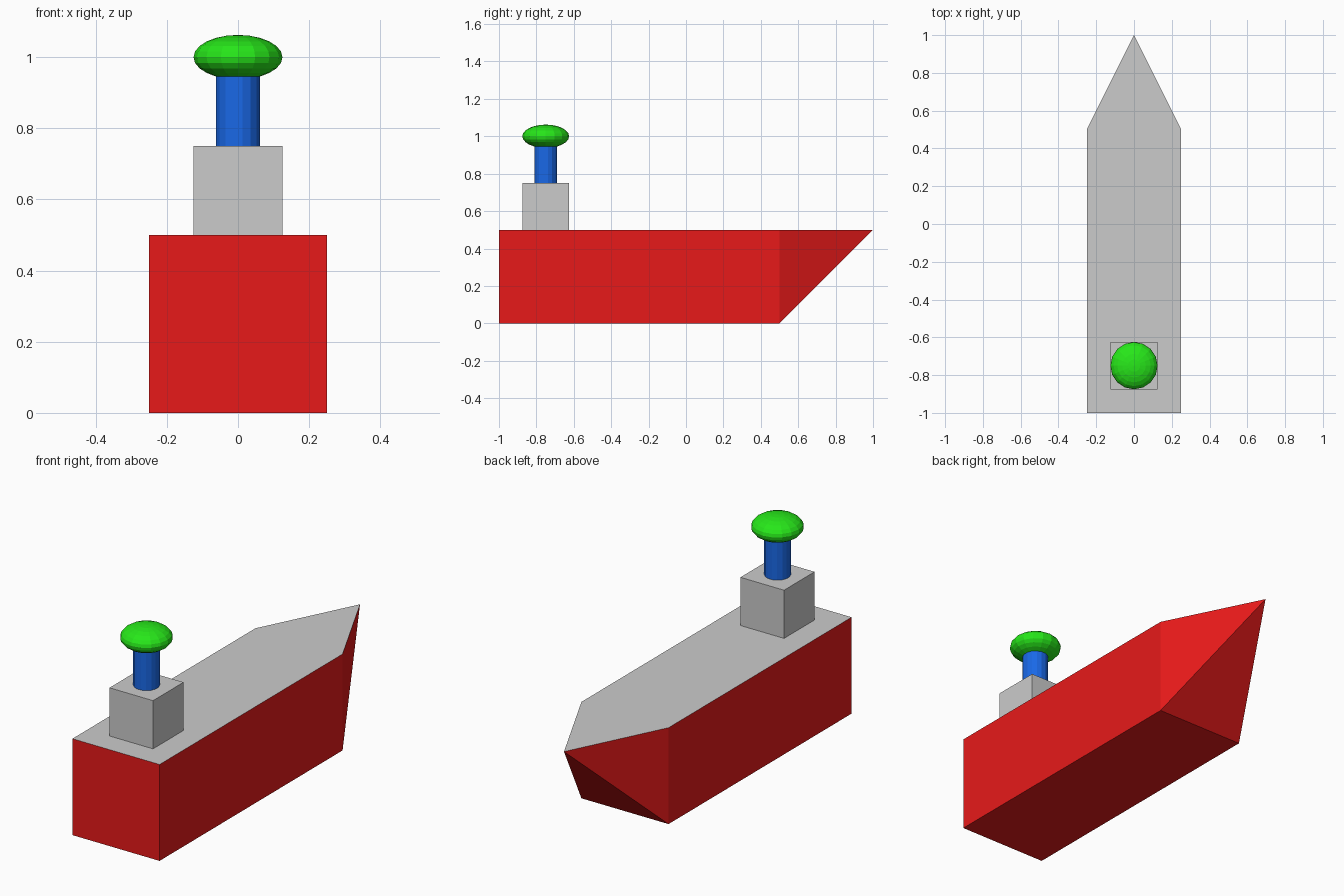
import bpy, bmesh
from math import pi
from mathutils import Matrix

if "Cube" in bpy.data.objects:
    bpy.data.objects.remove(bpy.data.objects["Cube"])


def material(name, rgb):
    mat = bpy.data.materials.new(name)
    mat.diffuse_color = (*rgb, 1)
    mat.use_nodes = True
    mat.node_tree.nodes["Principled BSDF"].inputs["Base Color"].default_value = mat.diffuse_color
    return mat


def add_part(name, bm, mat=None):
    bmesh.ops.recalc_face_normals(bm, faces=bm.faces)
    mesh = bpy.data.meshes.new(name)
    bm.to_mesh(mesh)
    bm.free()
    obj = bpy.data.objects.new(name, mesh)
    bpy.context.collection.objects.link(obj)
    if mat:
        mesh.materials.append(mat)
    return obj


red = material("hull_red", (0.8, 0.01, 0.01))
blue = material("funnel_blue", (0.01, 0.14, 0.8))
green = material("cap_green", (0.02, 0.8, 0.01))

W, H, STERN, SHOULDER, BOW = 0.25, 0.5, -1.0, 0.5, 1.0
AFT = -0.75
keel_outline = [(-W, STERN), (W, STERN), (W, SHOULDER), (-W, SHOULDER)]
deck_outline = [(-W, STERN), (W, STERN), (W, SHOULDER), (0, BOW), (-W, SHOULDER)]

# Hull: rectangular keel, straight sides, bow raked up to a point
bm = bmesh.new()
k = [bm.verts.new((x, y, 0)) for x, y in keel_outline]
d = [bm.verts.new((x, y, H)) for x, y in deck_outline]
tip = d.pop(3)
bm.faces.new(k)
for i in (0, 1, 3):
    j = (i + 1) % 4
    bm.faces.new((k[i], k[j], d[j], d[i]))
for a, b in ((k[2], d[2]), (k[3], k[2]), (d[3], k[3])):
    bm.faces.new((a, b, tip))
add_part("hull", bm, red)

# Deck: flat grey lid closing the hull
bm = bmesh.new()
bm.faces.new([bm.verts.new((x, y, H)) for x, y in deck_outline])
deck = add_part("deck", bm)
if deck.data.polygons[0].normal.z < 0:
    deck.data.flip_normals()

# Cabin
bm = bmesh.new()
bmesh.ops.create_cube(bm, size=0.25, matrix=Matrix.Translation((0, AFT, 0.625)))
add_part("cabin", bm)

# Funnel
bm = bmesh.new()
bmesh.ops.create_cone(
    bm, cap_ends=True, segments=16, radius1=0.0625, radius2=0.0625, depth=0.25,
    matrix=Matrix.Translation((0, AFT, 0.875)) @ Matrix.Rotation(pi / 16, 4, "Z"))
add_part("funnel", bm, blue)

# Funnel cap: flattened ball
bm = bmesh.new()
bmesh.ops.create_uvsphere(
    bm, u_segments=16, v_segments=12, radius=0.125,
    matrix=Matrix.Translation((0, AFT, 1.0)) @ Matrix.Diagonal((1, 1, 0.5, 1)))
add_part("funnel_cap", bm, green)
